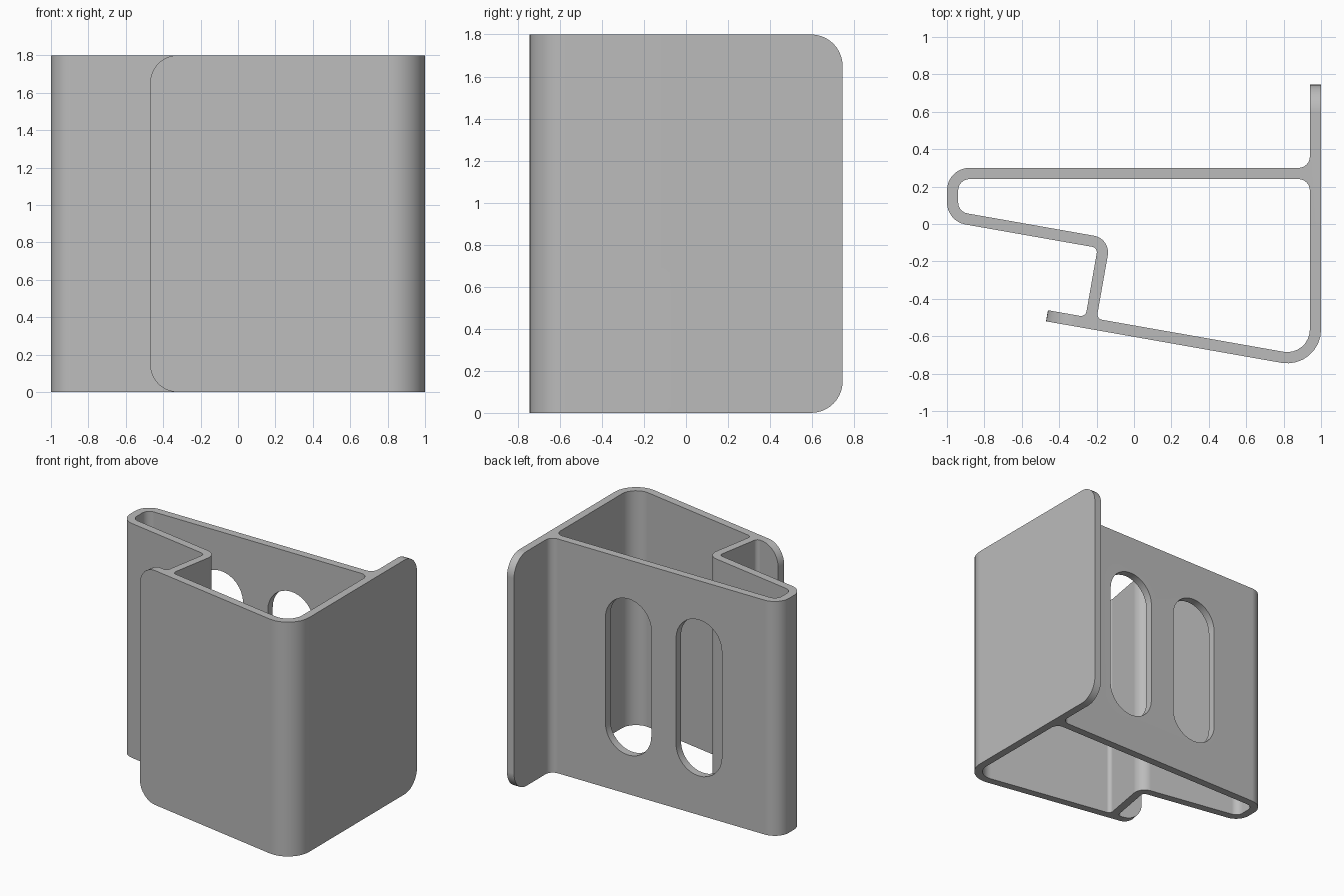
import bpy, bmesh
from math import sin, cos, tan, pi, radians
from mathutils import Vector

if "Cube" in bpy.data.objects:
    bpy.data.objects.remove(bpy.data.objects["Cube"], do_unlink=True)

HEIGHT = 1.8
TILT = radians(10)

grey = bpy.data.materials.new("plain grey")
grey.use_nodes = True
grey.diffuse_color = (0.5, 0.5, 0.5, 1)
grey.node_tree.nodes["Principled BSDF"].inputs["Base Color"].default_value = (0.5, 0.5, 0.5, 1)


def slant(u, v):
    """Point in the tilted frame shared by the front walls and the step."""
    return (u * cos(TILT) + v * sin(TILT), v * cos(TILT) - u * sin(TILT))


def slant_at(x, v):
    """Point where a tilted wall line meets a given x."""
    return (x, (v - x * sin(TILT)) / cos(TILT))


def rounded(corners, steps=8):
    """Turn (point, radius) corners into a filleted outline."""
    outline = []
    for i, (point, r) in enumerate(corners):
        c = Vector(point)
        if r == 0:
            outline.append(c)
            continue
        a = (Vector(corners[i - 1][0]) - c).normalized()
        b = (Vector(corners[(i + 1) % len(corners)][0]) - c).normalized()
        half = a.angle(b) / 2
        centre = c + (a + b).normalized() * r / sin(half)
        start = (c + a * r / tan(half) - centre).normalized()
        end = (c + b * r / tan(half) - centre).normalized()
        outline += [centre + r * start.slerp(end, k / steps).normalized() for k in range(steps + 1)]
    return outline


def prism(name, points, offset, tips=()):
    """Extrude a closed 3D outline; round the short edges at the given tips."""
    bm = bmesh.new()
    face = bm.faces.new([bm.verts.new(p) for p in points])
    new = bmesh.ops.extrude_face_region(bm, geom=[face])["geom"]
    bmesh.ops.translate(bm, vec=offset, verts=[g for g in new if isinstance(g, bmesh.types.BMVert)])
    bmesh.ops.recalc_face_normals(bm, faces=bm.faces)
    if tips:
        def at_tip(vert):
            return any((vert.co.xy - Vector(t)).length < 1e-4 for t in tips)
        edges = [e for e in bm.edges if e.calc_length() < 0.1
                 and at_tip(e.verts[0]) and at_tip(e.verts[1])]
        bmesh.ops.bevel(bm, geom=edges, offset=0.15, segments=10, profile=0.5, affect='EDGES')
    mesh = bpy.data.meshes.new(name)
    bm.to_mesh(mesh)
    bm.free()
    mesh.materials.append(grey)
    obj = bpy.data.objects.new(name, mesh)
    bpy.context.collection.objects.link(obj)
    return obj


# Outer outline of the bracket, with rounded free ends
flap_tip = [slant(-0.373, -0.594), slant(-0.373, -0.534)]
flange_tip = [(1, 0.745), (0.94, 0.745)]
outer = rounded([
    (flap_tip[0], 0), (slant_at(1, -0.594), 0.18),
    (flange_tip[0], 0), (flange_tip[1], 0),
    ((0.94, 0.3), 0.06), ((-1, 0.3), 0.12),
    (slant_at(-1, -0.159), 0.12), (slant(-0.169, -0.159), 0.03),
    (slant(-0.169, -0.534), 0.03), (flap_tip[1], 0)])
bracket = prism("bracket", [(p.x, p.y, 0) for p in outer], (0, 0, HEIGHT), flap_tip + flange_tip)

# Open channel through the middle
inner = rounded([
    (slant_at(0.94, -0.534), 0.12), ((0.94, 0.24), 0.06), ((-0.94, 0.24), 0.06),
    (slant_at(-0.94, -0.099), 0.06), (slant(-0.109, -0.099), 0.09),
    (slant(-0.109, -0.534), 0.03)])
cutters = [prism("channel_cutter", [(p.x, p.y, -0.1) for p in inner], (0, 0, HEIGHT + 0.2))]

# Two upright slots in the back wall
for x in (0.28, -0.32):
    slot = []
    for side, z in ((0, 1.305), (pi, 0.495)):
        for k in range(17):
            angle = side + pi * k / 16
            slot.append((x + 0.195 * cos(angle), 0.2, z + 0.195 * sin(angle)))
    cutters.append(prism("slot_cutter", slot, (0, 0.15, 0)))

bpy.ops.object.select_all(action='DESELECT')
bpy.context.view_layer.objects.active = bracket
bracket.select_set(True)
for cutter in cutters:
    cutter.hide_render = True
    cut = bracket.modifiers.new("cut", 'BOOLEAN')
    cut.operation = 'DIFFERENCE'
    cut.solver = 'EXACT'
    cut.object = cutter
    bpy.ops.object.modifier_apply(modifier=cut.name)
    bpy.data.objects.remove(cutter, do_unlink=True)

# Smooth fillets with crisp rims and flat walls
bpy.ops.object.shade_smooth_by_angle(angle=radians(30))
weighted = bracket.modifiers.new("flat_walls", 'WEIGHTED_NORMAL')
weighted.keep_sharp = True
